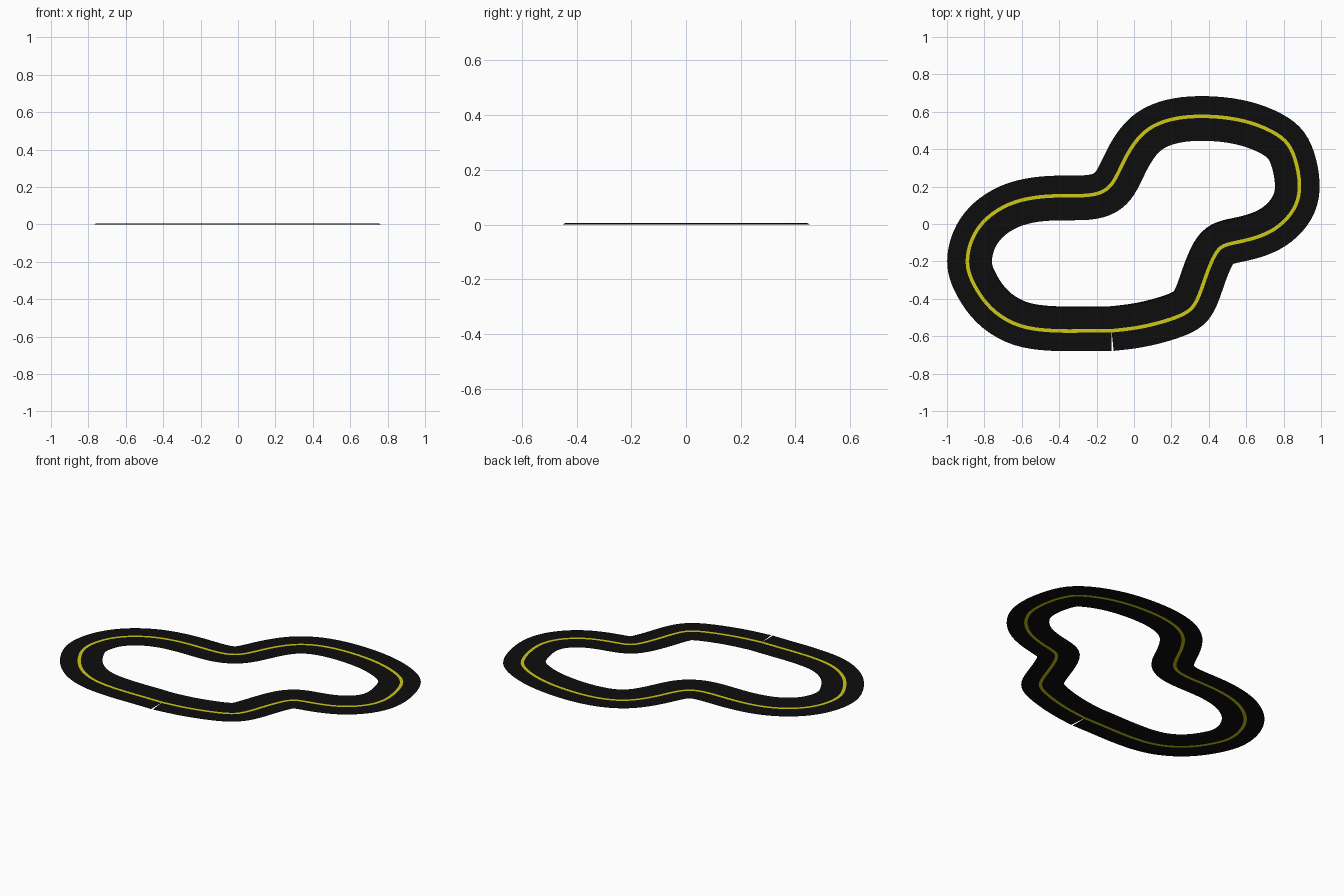
import bpy, bmesh
from mathutils import Vector

if "Cube" in bpy.data.objects:
    bpy.data.objects.remove(bpy.data.objects["Cube"])

def material(name, rgb):
    m = bpy.data.materials.new(name)
    m.diffuse_color = (*rgb, 1)
    m.use_nodes = True
    m.node_tree.nodes["Principled BSDF"].inputs["Base Color"].default_value = m.diffuse_color
    return m

asphalt = material("black asphalt", (0.004, 0.004, 0.004))
yellow = material("yellow line", (0.62, 0.58, 0.008))

# centre line of the circuit, clockwise from the open joint
pts = [(-.12, -.571), (-.26, -.571), (-.41, -.572), (-.61, -.55), (-.77, -.452), (-.866, -.307),
       (-.894, -.2), (-.866, -.075), (-.786, .035), (-.642, .12), (-.449, .152),
       (-.246, .15), (-.144, .184), (-.09, .26), (-.037, .372), (.053, .495),
       (.193, .561), (.38, .578), (.594, .553), (.77, .479), (.85, .388),
       (.889, .21), (.858, .078), (.754, -.03), (.62, -.083), (.503, -.107),
       (.444, -.142), (.39, -.26), (.337, -.414), (.273, -.48), (.139, -.527),
       (.01, -.556), (-.12, -.571)]
pts = [Vector(p) for p in pts]

# Catmull-Rom sampling, then light smoothing
STEPS = 5
ctrl = [2 * pts[0] - pts[1]] + pts + [2 * pts[-1] - pts[-2]]
path = []
for i in range(1, len(ctrl) - 2):
    a, b, c, d = ctrl[i - 1:i + 3]
    for k in range(STEPS):
        t = k / STEPS
        path.append(0.5 * (2 * b + (c - a) * t + (2 * a - 5 * b + 4 * c - d) * t ** 2
                           + (3 * b - a - 3 * c + d) * t ** 3))
path.append(pts[-1])
for _ in range(6):
    path = [path[0]] + [(path[i - 1] + 2 * path[i] + path[i + 1]) / 4
                        for i in range(1, len(path) - 1)] + [path[-1]]

# road section: (offset to the outside, height), with a tiny lip on the inner edge
section = [(.108, 0), (.0095, 0), (-.0095, 0), (-.121, 0), (-.131, .005)]
bm = bmesh.new()
rows = []
for i, p in enumerate(path):
    t = (path[min(i + 1, len(path) - 1)] - path[max(i - 1, 0)]).normalized()
    n = Vector((-t.y, t.x))
    rows.append([bm.verts.new((p.x + n.x * o, p.y + n.y * o, z)) for o, z in section])
for r, s in zip(rows, rows[1:]):
    for j in range(len(section) - 1):
        f = bm.faces.new((r[j], r[j + 1], s[j + 1], s[j]))
        f.material_index = 1 if j == 1 else 0
        f.normal_update()
        if f.normal.z < 0:
            f.normal_flip()

mesh = bpy.data.meshes.new("race_track")
bm.to_mesh(mesh)
bm.free()
mesh.materials.append(asphalt)
mesh.materials.append(yellow)
track = bpy.data.objects.new("race_track", mesh)
bpy.context.collection.objects.link(track)
